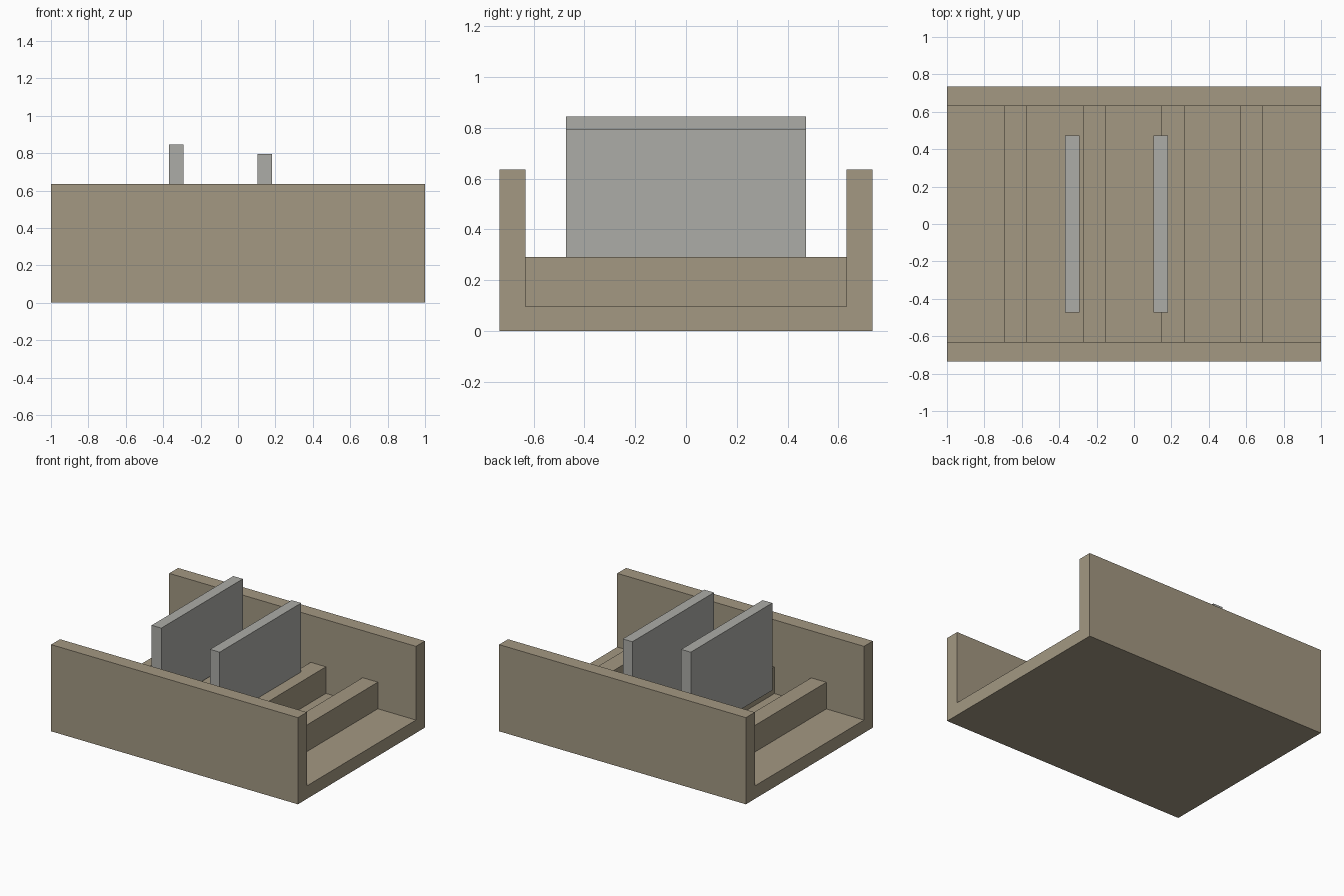
import bpy
import bmesh
from mathutils import Vector

cube = bpy.data.objects.get("Cube")
if cube:
    bpy.data.objects.remove(cube, do_unlink=True)


def make_material(name, rgb):
    mat = bpy.data.materials.new(name)
    mat.use_nodes = True
    colour = (*rgb, 1.0)
    mat.diffuse_color = colour
    mat.node_tree.nodes["Principled BSDF"].inputs["Base Color"].default_value = colour
    return mat


def extrude_profile(name, profile, x_min, x_max, mat):
    """Extrude a closed (y, z) outline along x."""
    bm = bmesh.new()
    face = bm.faces.new([bm.verts.new((x_min, y, z)) for y, z in profile])
    result = bmesh.ops.extrude_face_region(bm, geom=[face], use_keep_orig=True)
    moved = [v for v in result["geom"] if isinstance(v, bmesh.types.BMVert)]
    bmesh.ops.translate(bm, verts=moved, vec=Vector((x_max - x_min, 0, 0)))
    bmesh.ops.recalc_face_normals(bm, faces=bm.faces)
    mesh = bpy.data.meshes.new(name)
    bm.to_mesh(mesh)
    bm.free()
    mesh.materials.append(mat)
    obj = bpy.data.objects.new(name, mesh)
    bpy.context.collection.objects.link(obj)
    return obj


def block(name, x_min, x_max, half_y, z_min, z_max, mat):
    outline = [(-half_y, z_min), (half_y, z_min), (half_y, z_max), (-half_y, z_max)]
    return extrude_profile(name, outline, x_min, x_max, mat)


tan = make_material("warm_tan", (0.366, 0.314, 0.223))
grey = make_material("pale_grey", (0.413, 0.413, 0.386))

OUTER, INNER = 0.735, 0.632
FLOOR, RAIL_TOP, WALL_TOP = 0.095, 0.29, 0.635

# Open-ended tray: floor and two side walls in one channel
half = [(OUTER, 0), (OUTER, WALL_TOP), (INNER, WALL_TOP), (INNER, FLOOR)]
channel = half + [(-y, z) for y, z in reversed(half)]
extrude_profile("tray", channel, -1, 1, tan)

# Four evenly spaced cross rails on the tray floor
for i in range(4):
    x = -0.695 + 0.421 * i
    block(f"cross_rail_{i + 1}", x, x + 0.123, INNER, FLOOR, RAIL_TOP, tan)

# Two upright panels of equal size, one raised a little higher
PANEL_HEIGHT = 0.64
for name, x, top in (("tall_panel", -0.369, 0.845), ("short_panel", 0.104, 0.795)):
    block(name, x, x + 0.078, 0.472, top - PANEL_HEIGHT, top, grey)
